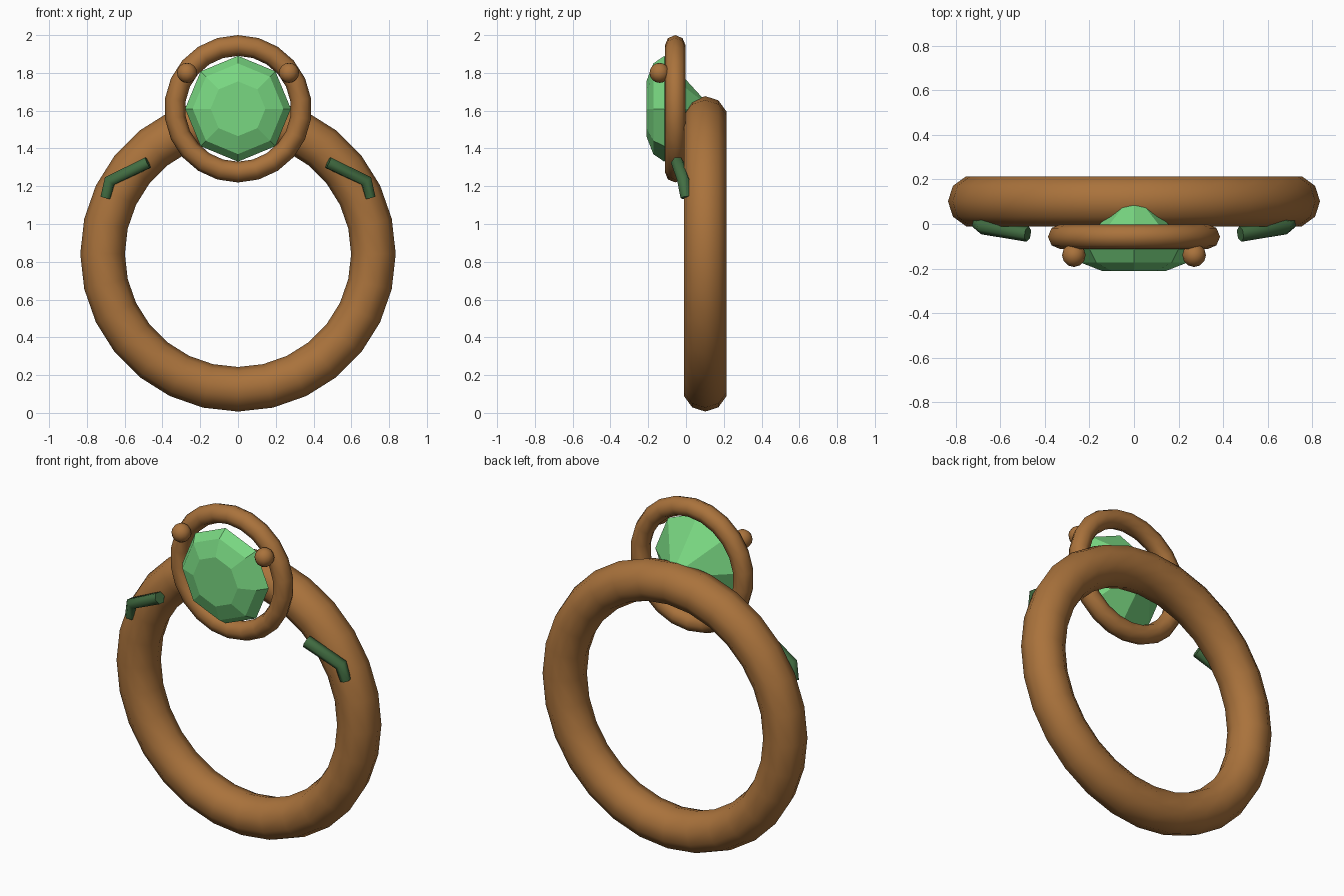
import bpy, bmesh
from math import sin, cos, pi, radians
from mathutils import Matrix

if "Cube" in bpy.data.objects:
    bpy.data.objects.remove(bpy.data.objects["Cube"])


def colour(name, rgb):
    m = bpy.data.materials.new(name)
    m.diffuse_color = (*rgb, 1)
    m.use_nodes = True
    m.node_tree.nodes["Principled BSDF"].inputs["Base Color"].default_value = m.diffuse_color
    return m


BRONZE = colour("bronze", (0.40, 0.17, 0.045))
GREEN = colour("gem_green", (0.19, 0.68, 0.22))
LEAF = colour("leaf_green", (0.055, 0.155, 0.055))


def torus(name, centre, major, minor, n, m):
    bpy.ops.mesh.primitive_torus_add(
        location=centre, rotation=(pi / 2, 0, pi / 2 * 0),
        major_radius=major, minor_radius=minor,
        major_segments=n, minor_segments=m)
    ob = bpy.context.object
    # put a vertex at the top and bottom of the loop
    ob.data.transform(Matrix.Rotation(pi / 2, 4, 'Z'))
    ob.name = name
    ob.data.materials.append(BRONZE)
    bpy.ops.object.shade_smooth()
    return ob


# Finger band and round gem setting
torus("band", (0, 0.102, 0.842), 0.717, 0.118, 28, 10)
torus("bezel", (0, -0.057, 1.61), 0.335, 0.055, 22, 8)

# Faceted gem: flat table, two crown rows, pointed back
bm = bmesh.new()
rows = []
for r, y in [(0.145, -0.21), (0.24, -0.173), (0.28, -0.115)]:
    rows.append([bm.verts.new((r * cos(k * pi / 4), y, 1.61 + r * sin(k * pi / 4)))
                 for k in range(8)])
tip = bm.verts.new((0, 0.14, 1.61))
bm.faces.new(rows[0])
for k in range(8):
    j = (k + 1) % 8
    for a, b in zip(rows, rows[1:]):
        bm.faces.new((a[k], a[j], b[j], b[k]))
    bm.faces.new((rows[-1][k], rows[-1][j], tip))
bmesh.ops.recalc_face_normals(bm, faces=bm.faces)
me = bpy.data.meshes.new("gem")
bm.to_mesh(me)
bm.free()
me.materials.append(GREEN)
bpy.context.collection.objects.link(bpy.data.objects.new("gem", me))

for side, s in (("left", -1), ("right", 1)):
    # Bead on the setting
    bpy.ops.mesh.primitive_uv_sphere_add(
        segments=12, ring_count=8, radius=0.053, location=(s * 0.27, -0.14, 1.80))
    bead = bpy.context.object
    bead.name = "bead_" + side
    bead.data.materials.append(BRONZE)
    bpy.ops.object.shade_smooth()

    # Bent twig lying on the band
    cu = bpy.data.curves.new("twig_" + side, 'CURVE')
    cu.dimensions = '3D'
    cu.bevel_depth = 0.035
    cu.bevel_resolution = 1
    cu.use_fill_caps = True
    sp = cu.splines.new('POLY')
    path = [(0.477, -0.045, 1.325), (0.678, -0.012, 1.228), (0.70, 0.0, 1.14)]
    sp.points.add(len(path) - 1)
    for p, (x, y, z) in zip(sp.points, path):
        p.co = (s * x, y, z, 1)
    sp.points[2].radius = 0.85
    twig = bpy.data.objects.new("twig_" + side, cu)
    bpy.context.collection.objects.link(twig)
    cu.materials.append(LEAF)
    bpy.ops.object.select_all(action='DESELECT')
    twig.select_set(True)
    bpy.context.view_layer.objects.active = twig
    bpy.ops.object.convert(target='MESH')
    bpy.ops.object.shade_smooth_by_angle(angle=radians(65))
